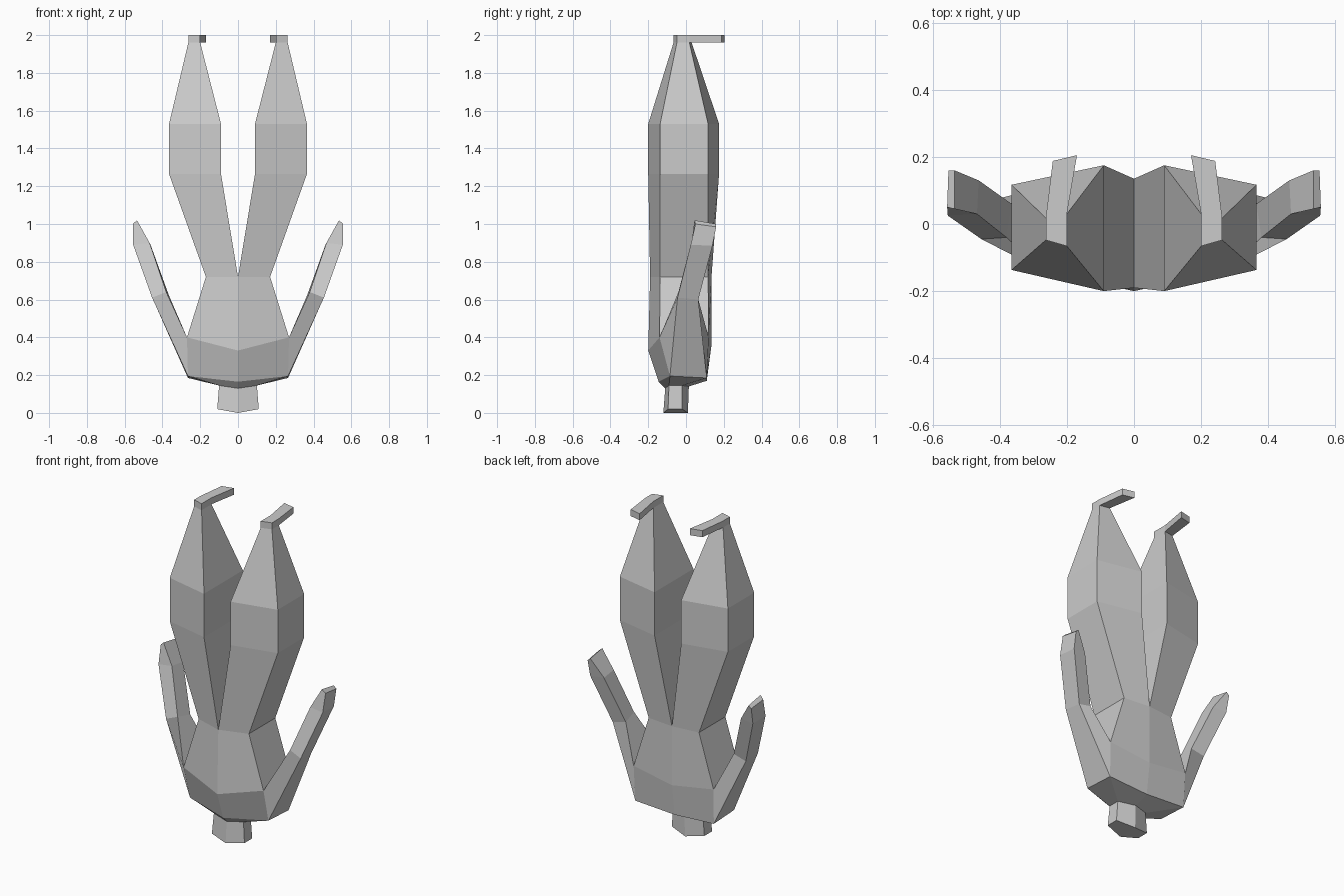
import bpy, bmesh

if "Cube" in bpy.data.objects:
    bpy.data.objects.remove(bpy.data.objects["Cube"])


def loft(bm, rings, closed=True, skip=(), cap_start=False, cap_end=False):
    """Bridge successive rings; skip holds (ring, side) panels left open."""
    vs = [[bm.verts.new(p) for p in r] for r in rings]
    n = len(rings[0])
    for k in range(len(vs) - 1):
        a, b = vs[k], vs[k + 1]
        for i in range(n if closed else n - 1):
            if (k, i) not in skip:
                j = (i + 1) % n
                bm.faces.new((a[i], a[j], b[j], b[i]))
    if cap_start:
        bm.faces.new(vs[0][::-1])
    if cap_end:
        bm.faces.new(vs[-1])


def mirrored(name, bm):
    """Turn one half into an object mirrored across x = 0."""
    bmesh.ops.remove_doubles(bm, verts=bm.verts, dist=0.0005)
    me = bpy.data.meshes.new(name)
    bm.to_mesh(me)
    bm.free()
    ob = bpy.data.objects.new(name, me)
    bpy.context.collection.objects.link(ob)
    ob.modifiers.new("mirror", 'MIRROR').use_axis[0] = True
    return ob


# Shared joint rings: inner front, outer front, outer back, inner back
hip = [(0, -.19, .72), (.17, -.137, .72), (.17, .117, .72), (0, .135, .72)]
chest = [(0, -.2, .33), (.27, -.14, .4), (.27, .12, .4), (0, .135, .36)]
shoulder = [(0, -.145, .165), (.265, -.085, .195), (.265, .11, .185), (0, .11, .17)]

# Torso with neck stub, open where the arm and leg join
bm = bmesh.new()
loft(bm, [
    [(0, -.12, .0), (.11, -.095, .02), (.11, -.02, .02), (0, .01, .0)],
    [(0, -.11, .13), (.1, -.09, .145), (.1, -.02, .145), (0, .015, .14)],
    shoulder, chest, hip], closed=False, skip={(2, 1)}, cap_start=True)
mirrored("torso_and_neck", bm)

# Arms: shoulder, elbow, wrist, finger tip
bm = bmesh.new()
loft(bm, [
    [chest[1], shoulder[1], shoulder[2], chest[2]],
    [(.38, -.04, .64), (.455, -.045, .61), (.45, .065, .6), (.365, .06, .62)],
    [(.468, .03, .9), (.555, .025, .89), (.55, .14, .885), (.463, .13, .89)],
    [(.535, .045, 1.02), (.557, .05, 1.0), (.553, .16, .985), (.535, .16, 1.0)],
], cap_end=True)
mirrored("arms", bm)


# Legs with feet: hip, lower thigh, calf, ankle, sole
def leg_ring(z):
    return [(.09, -.2, z), (.365, -.137, z), (.365, .117, z), (.09, .175, z)]


def ankle_ring(z):
    return [(.2, -.066, z), (.263, -.048, z), (.263, .018, z), (.2, .03, z)]


bm = bmesh.new()
low, top = ankle_ring(1.96), ankle_ring(2.0)
loft(bm, [hip, leg_ring(1.265), leg_ring(1.53), low, top],
     skip={(3, 2)}, cap_end=True)
loft(bm, [
    [low[2], low[3], top[3], top[2]],
    [(.242, .188, 1.96), (.17, .205, 1.96), (.17, .205, 2.0), (.242, .188, 2.0)],
], cap_end=True)
mirrored("legs_and_feet", bm)
